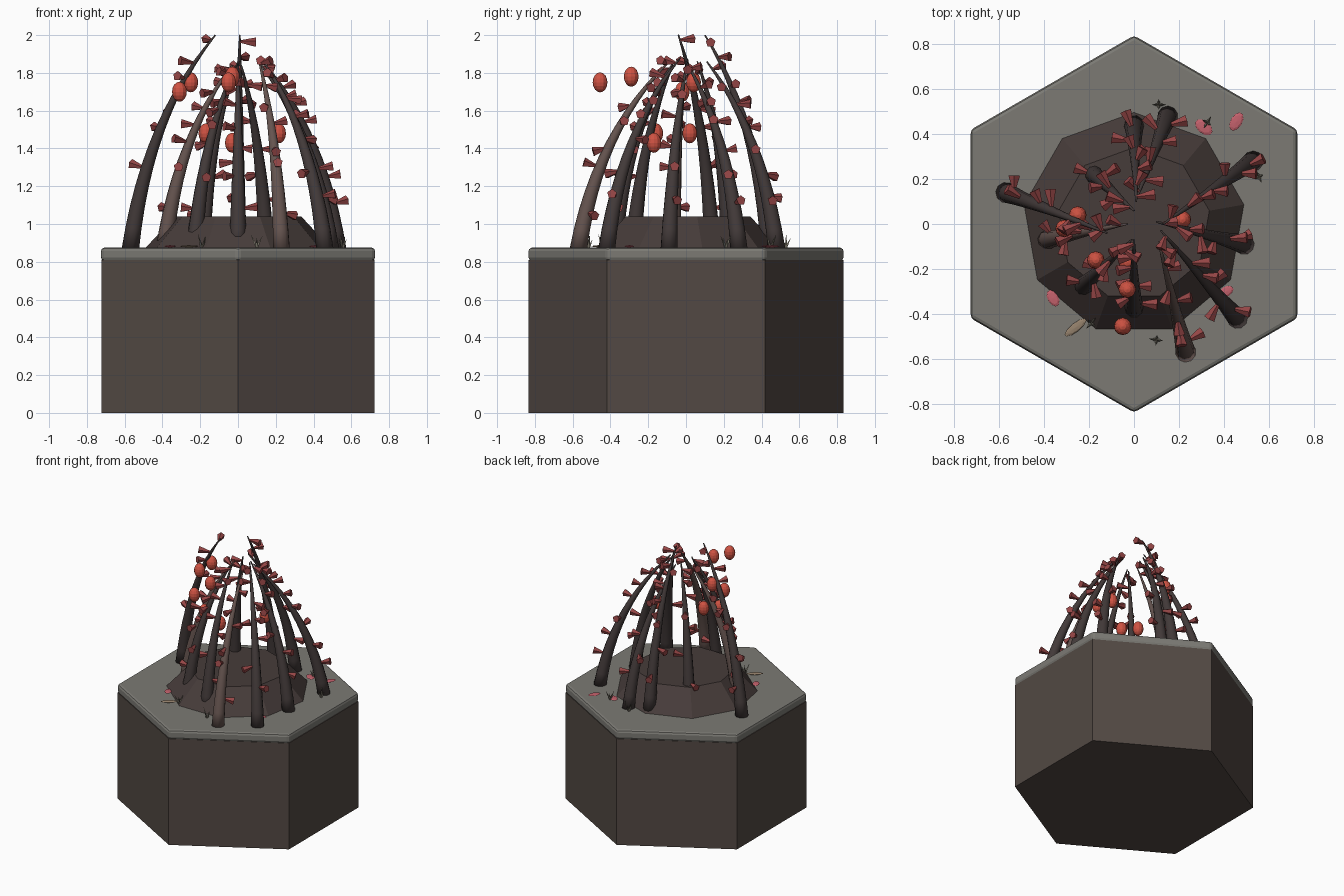
import bpy, bmesh, math, random
from math import radians
from mathutils import Vector, Matrix

if "Cube" in bpy.data.objects:
    bpy.data.objects.remove(bpy.data.objects["Cube"])
random.seed(4)


def material(name, rgb):
    m = bpy.data.materials.new(name)
    m.diffuse_color = (*rgb, 1)
    m.use_nodes = True
    m.node_tree.nodes["Principled BSDF"].inputs["Base Color"].default_value = m.diffuse_color
    return m


EARTH = material("dark_brown", (0.085, 0.066, 0.057))
STONE = material("warm_grey", (0.2, 0.195, 0.175))
SOIL = material("soil", (0.062, 0.045, 0.042))
BARK = material("dark_bark", (0.055, 0.042, 0.041))
PALE = material("pale_bark", (0.13, 0.088, 0.078))
RED = material("flower_red", (0.3, 0.06, 0.06))
ORANGE = material("berry_red", (0.62, 0.085, 0.055))
PINK = material("petal_pink", (0.55, 0.12, 0.15))
TAN = material("dry_leaf", (0.3, 0.22, 0.15))
GRASS = material("dry_grass", (0.24, 0.22, 0.17))


def finish(name, bm, mat, smooth=False):
    bmesh.ops.recalc_face_normals(bm, faces=bm.faces[:])
    me = bpy.data.meshes.new(name)
    bm.to_mesh(me)
    bm.free()
    me.materials.append(mat)
    ob = bpy.data.objects.new(name, me)
    bpy.context.collection.objects.link(ob)
    if smooth:
        for p in me.polygons:
            p.use_smooth = True
    return ob


def frustum(name, sides, r1, r2, z1, z2, mat, turn=0):
    bm = bmesh.new()
    bmesh.ops.create_cone(bm, cap_ends=True, segments=sides, radius1=r1, radius2=r2, depth=z2 - z1,
                          matrix=Matrix.Translation((0, 0, (z1 + z2) / 2)) @ Matrix.Rotation(turn, 4, 'Z'))
    # turn so that one corner points to +y
    v = max(bm.verts, key=lambda q: q.co.xy.length).co
    bmesh.ops.rotate(bm, verts=bm.verts, matrix=Matrix.Rotation(radians(90) - math.atan2(v.y, v.x), 3, 'Z'))
    return finish(name, bm, mat)


# hexagonal planter, rim slab and soil mound
frustum("planter_body", 6, 0.835, 0.835, 0, 0.81, EARTH)
slab = frustum("rim_slab", 6, 0.838, 0.838, 0.805, 0.875, STONE)
bev = slab.modifiers.new("edge", 'BEVEL')
bev.width, bev.segments = 0.018, 2
frustum("soil_mound", 9, 0.51, 0.34, 0.86, 1.04, SOIL)


def stem_point(base, tip, t):
    mid = Vector((base.x * 0.8 + tip.x * 0.2, base.y * 0.8 + tip.y * 0.2, base.z + (tip.z - base.z) * 0.62))
    return base * (1 - t) ** 2 + mid * 2 * t * (1 - t) + tip * t * t


def stem(name, base, tip, mat, sides=10, steps=12):
    bm = bmesh.new()
    rings = []
    for i in range(steps + 1):
        t = i / steps
        p = stem_point(base, tip, t)
        d = stem_point(base, tip, t + 0.01) - stem_point(base, tip, t - 0.01)
        q = d.to_track_quat('Z', 'Y')
        r = 0.042 * (1 - t) + 0.004
        rings.append([bm.verts.new(p + q @ Vector((r * math.cos(a), r * math.sin(a), 0)))
                      for a in (2 * math.pi * k / sides for k in range(sides))])
    for a, b in zip(rings, rings[1:]):
        for k in range(sides):
            n = (k + 1) % sides
            bm.faces.new((a[k], a[n], b[n], b[k]))
    bm.faces.new(rings[0])
    bm.faces.new(rings[-1])
    finish(name, bm, mat, True)


def flowers(name, base, tip, count):
    # five-sided trumpets, narrow end on the bark
    bm = bmesh.new()
    for i in range(count):
        t = min(0.97, 0.13 + 0.84 * ((i + random.uniform(0, 0.5)) / (count - 0.6)) ** 0.8)
        p = stem_point(base, tip, t)
        out = Vector((p.x, p.y, 0)).normalized()
        d = (Matrix.Rotation(random.uniform(-1.7, 1.7), 3, 'Z') @ out + Vector((0, 0, random.uniform(-.3, .3)))).normalized()
        h = random.uniform(0.06, 0.085)
        m = Matrix.Translation(p + d * (0.03 * (1 - t) + h / 2)) @ d.to_track_quat('Z', 'Y').to_matrix().to_4x4()
        bmesh.ops.create_cone(bm, cap_ends=True, segments=5, radius1=0.007, radius2=0.027, depth=h, matrix=m)
    finish(name, bm, RED)


# base x, y, tip x, y, z, pale bark
STEMS = [(-.57, .14, -.12, -.04, 2.0, 0), (-.39, -.07, -.03, 0, 1.84, 1), (-.23, -.28, -.01, -.07, 1.84, 0),
         (0, -.38, 0, -.07, 1.85, 0), (.23, -.57, .11, -.08, 1.87, 1), (.46, -.42, .12, -.03, 1.88, 0),
         (.49, -.09, .1, .01, 1.87, 0), (.53, .28, .13, 0, 1.86, 0), (.15, .48, .01, .11, 1.86, 0),
         (0, .44, .01, .1, 2.0, 0), (-.19, .23, .0, .06, 1.86, 0)]
for i, (bx, by, tx, ty, tz, pale) in enumerate(STEMS):
    b, t = Vector((bx, by, 0.865)), Vector((tx, ty, tz))
    stem(f"stem_{i}", b, t, PALE if pale else BARK)
    flowers(f"stem_flowers_{i}", b, t, 7)

# hanging berries
for i, c in enumerate([(-.31, -.02, 1.7), (-.25, .04, 1.75), (-.17, -.16, 1.48), (-.03, -.29, 1.78),
                       (-.05, -.455, 1.75), (.215, .02, 1.48), (-.03, -.17, 1.43)]):
    bm = bmesh.new()
    bmesh.ops.create_uvsphere(bm, u_segments=12, v_segments=8, radius=1,
                              matrix=Matrix.Translation(c) @ Matrix.Diagonal((.039, .039, .053, 1)))
    finish(f"berry_{i}", bm, ORANGE)

# fallen petals: x, y, half length, half width, angle
for i, (x, y, a, b, ang, mat) in enumerate([(.31, .43, .045, .028, -40, PINK), (.455, .455, .045, .026, 60, PINK),
                                            (-.36, -.33, .04, .024, -60, PINK), (.41, -.3, .035, .022, 30, PINK),
                                            (-.26, -.46, .06, .02, 38, TAN)]):
    bm = bmesh.new()
    bmesh.ops.create_uvsphere(bm, u_segments=10, v_segments=4, radius=1,
                              matrix=Matrix.Translation((x, y, .882)) @ Matrix.Rotation(radians(ang), 4, 'Z')
                              @ Matrix.Diagonal((a, b, .006, 1)))
    finish(f"fallen_petal_{i}", bm, mat)

# dry grass tufts
for i, (x, y) in enumerate([(.11, .53), (.325, .45), (.555, .21), (.1, -.515), (-.19, -.44)]):
    bm = bmesh.new()
    for k in range(4):
        a = k * math.pi / 2 + i
        d = Vector((math.cos(a) * 0.45, math.sin(a) * 0.45, 1)).normalized()
        h = (.08, .06, .07, .05)[k]
        bmesh.ops.create_cone(bm, cap_ends=True, segments=3, radius1=.009, radius2=0.0005, depth=h,
                              matrix=Matrix.Translation(Vector((x, y, .872)) + d * h / 2)
                              @ d.to_track_quat('Z', 'Y').to_matrix().to_4x4())
    finish(f"grass_tuft_{i}", bm, GRASS)
